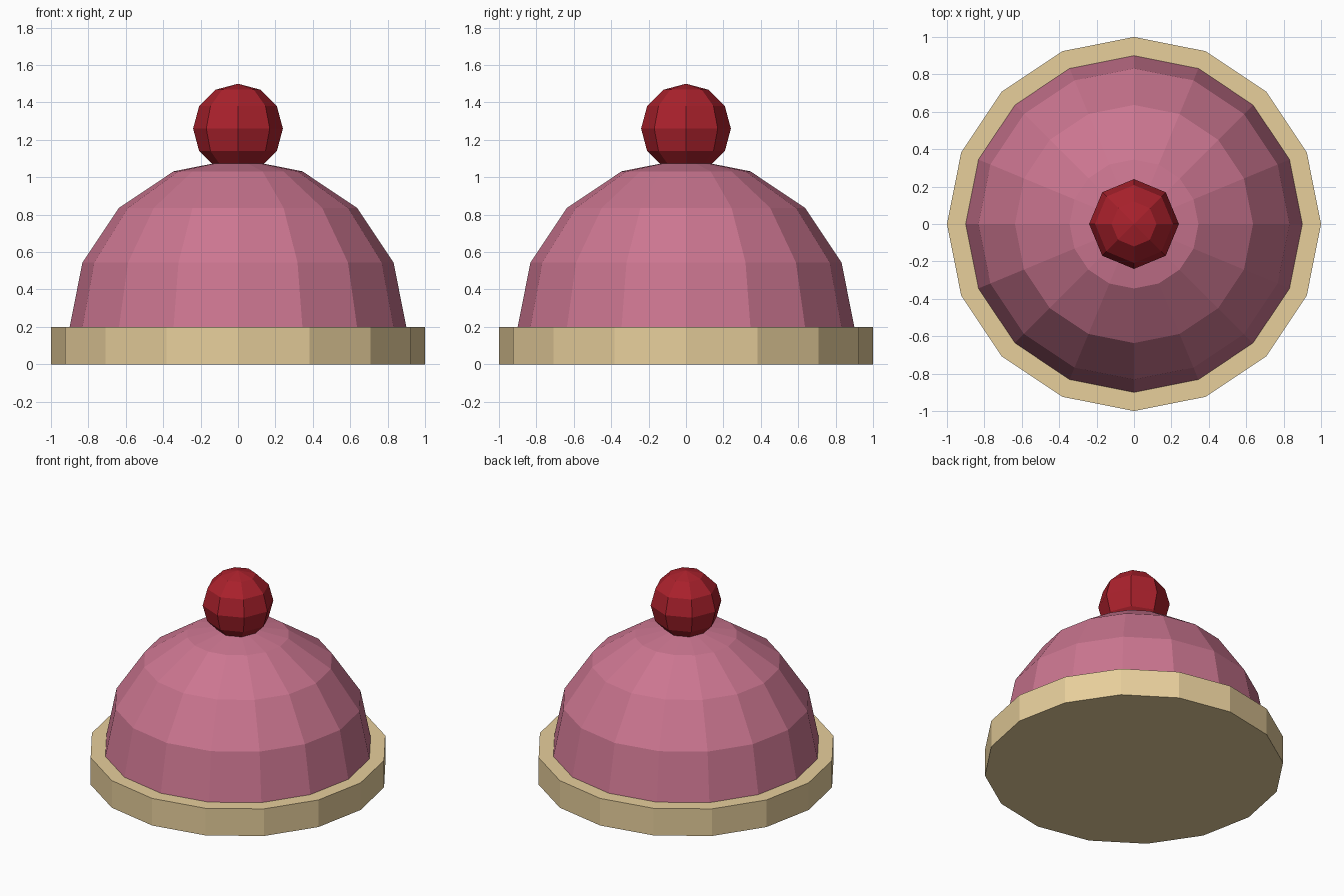
import bpy, bmesh

if "Cube" in bpy.data.objects:
    bpy.data.objects.remove(bpy.data.objects["Cube"])


def material(name, rgb):
    mat = bpy.data.materials.new(name)
    mat.diffuse_color = (*rgb, 1)
    mat.use_nodes = True
    mat.node_tree.nodes["Principled BSDF"].inputs["Base Color"].default_value = mat.diffuse_color
    return mat


def finish(name, bm, z, mat):
    mesh = bpy.data.meshes.new(name)
    bm.to_mesh(mesh)
    bm.free()
    mesh.materials.append(mat)
    obj = bpy.data.objects.new(name, mesh)
    obj.location.z = z
    bpy.context.collection.objects.link(obj)
    return obj


cream = material("cream", (0.80, 0.62, 0.33))
pink = material("pink", (0.60, 0.18, 0.28))
red = material("red", (0.40, 0.015, 0.025))

# Flat 16-sided base disc
bm = bmesh.new()
bmesh.ops.create_cone(bm, cap_ends=True, segments=16, radius1=1, radius2=1, depth=0.2)
finish("base", bm, 0.1, cream)

# Hemispherical dome resting on the base
bm = bmesh.new()
bmesh.ops.create_uvsphere(bm, u_segments=16, v_segments=8, radius=0.9)
bmesh.ops.delete(bm, geom=[v for v in bm.verts if v.co.z < -0.01], context='VERTS')
finish("dome", bm, 0.2, pink)

# Round cherry sunk into the top of the dome
bm = bmesh.new()
bmesh.ops.create_uvsphere(bm, u_segments=8, v_segments=6, radius=0.24)
finish("cherry", bm, 1.26, red)
